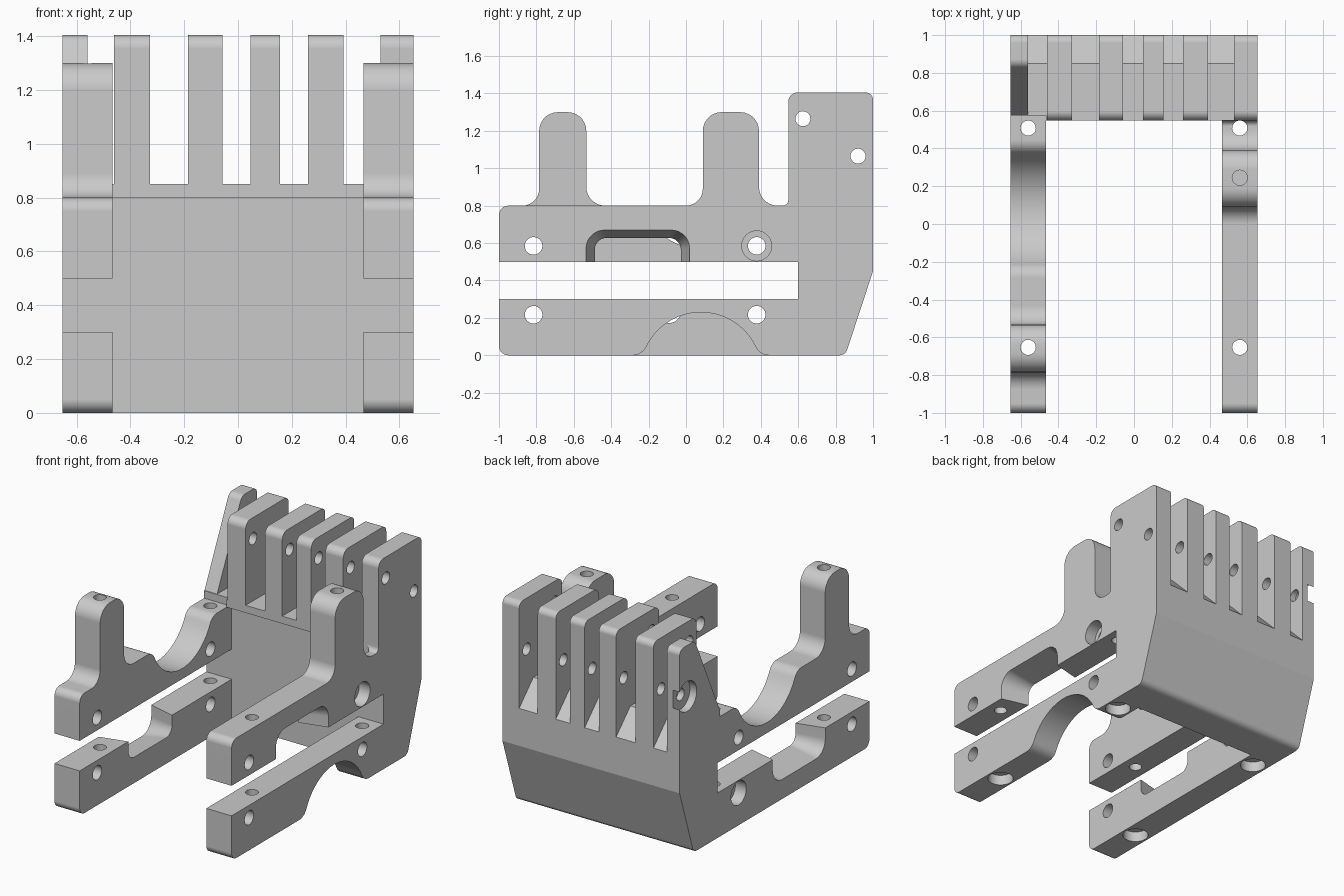
import bpy, bmesh, math
from mathutils import Vector, Matrix

if "Cube" in bpy.data.objects:
    bpy.data.objects.remove(bpy.data.objects["Cube"])

grey = bpy.data.materials.new("plain_grey")
grey.diffuse_color = (0.59, 0.59, 0.59, 1)
grey.use_nodes = True
grey.node_tree.nodes["Principled BSDF"].inputs["Base Color"].default_value = grey.diffuse_color

W, I = 0.653, 0.467      # outer and inner x of the side plates


def rounded(pts, seg=7):
    """Profile of (y, z[, radius]) corners -> list of points with fillets."""
    out, n = [], len(pts)
    for i, p in enumerate(pts):
        r = p[2] if len(p) > 2 else 0
        c = Vector(p[:2])
        if not r:
            out.append(c)
            continue
        a = (Vector(pts[i - 1][:2]) - c).normalized()
        b = (Vector(pts[(i + 1) % n][:2]) - c).normalized()
        half = a.angle(b) / 2
        o = c + (a + b).normalized() * (r / math.sin(half))
        s = c + a * (r / math.tan(half)) - o
        e = c + b * (r / math.tan(half)) - o
        sweep = math.copysign(math.pi - 2 * half, s.x * e.y - s.y * e.x)
        for k in range(seg + 1):
            t = sweep * k / seg
            out.append(o + Vector((s.x * math.cos(t) - s.y * math.sin(t),
                                   s.x * math.sin(t) + s.y * math.cos(t))))
    return out


def loft(name, x0, prof0, x1, prof1):
    """Solid between two matching profiles at x0 and x1."""
    bm = bmesh.new()
    a = [bm.verts.new((x0, p[0], p[1])) for p in prof0]
    b = [bm.verts.new((x1, p[0], p[1])) for p in prof1]
    bm.faces.new(a)
    bm.faces.new(b[::-1])
    for i in range(len(a)):
        bm.faces.new((a[i - 1], a[i], b[i], b[i - 1]))
    bmesh.ops.recalc_face_normals(bm, faces=bm.faces)
    me = bpy.data.meshes.new(name)
    bm.to_mesh(me)
    bm.free()
    ob = bpy.data.objects.new(name, me)
    bpy.context.collection.objects.link(ob)
    me.materials.append(grey)
    return ob


def plate(name, x0, x1, pts):
    prof = rounded(pts)
    return loft(name, x0, prof, x1, prof)


def hole(axis, start, end, u, v, r):
    """Cylinder cutter along x (u=y, v=z) or z (u=x, v=y)."""
    circ = [(u + r * math.cos(t * math.pi / 16), v + r * math.sin(t * math.pi / 16)) for t in range(32)]
    ob = loft("hole_cutter", start, circ, end, circ)
    if axis == "z":      # cycle (x, y, z) -> (y, z, x)
        ob.data.transform(Matrix(((0, 1, 0, 0), (0, 0, 1, 0), (1, 0, 0, 0), (0, 0, 0, 1))))
    return ob


def finish(ob, cutters=()):
    """Cut, remove the cutters and shade smooth over the fillets."""
    bpy.ops.object.select_all(action="DESELECT")
    bpy.context.view_layer.objects.active = ob
    ob.select_set(True)
    for c in cutters:
        c.hide_render = True
        m = ob.modifiers.new("cut", "BOOLEAN")
        m.operation, m.solver, m.object = "DIFFERENCE", "EXACT", c
        bpy.ops.object.modifier_apply(modifier=m.name)
        bpy.data.objects.remove(c)
    bpy.ops.object.shade_smooth_by_angle(angle=math.radians(15))
    w = ob.modifiers.new("even_normals", "WEIGHTED_NORMAL")
    w.keep_sharp = True


def arch(R=0.324, r=0.08, cy=0.08, cz=-0.094):
    """Arched relief with flared ends, from -y to +y along z = 0."""
    d = math.sqrt((R + r) ** 2 - (r - cz) ** 2)
    t0 = math.atan2(r - cz, d)
    left = []
    for k in range(7):
        t = -math.pi / 2 + (math.pi / 2 - t0) * k / 6
        left.append((cy - d + r * math.cos(t), r + r * math.sin(t)))
    mid = []
    for k in range(1, 20):
        t = math.pi - t0 - (math.pi - 2 * t0) * k / 20
        mid.append((cy + R * math.cos(t), cz + R * math.sin(t)))
    return left + mid + [(2 * cy - y, z) for y, z in left[::-1]]


def pocket(side):
    """Tapered pocket cutter, wider at the outside; opens to the slot."""
    def prof(o, r):
        p = rounded([(-0.535 + o, 0.45), (0.02 - o, 0.45), (0.02 - o, 0.67 - o * 0.9, r), (-0.535 + o, 0.67 - o * 0.9, r)])
        return p if side > 0 else [(y, 0.8 - z) for y, z in p]
    return loft("pocket_cutter", side * (W + 0.01), prof(-0.002, 0.1), side * (I - 0.01), prof(0.05, 0.06))


# shared profile pieces
back_low = [(0.852, 0, 0.045), (1, 0.45), (1, 0.7), (0.85, 0.85)]
slot = [(-1, 0.5), (0.6, 0.5), (0.6, 0.3), (-1, 0.3)]


def post(y0, y1):
    return [(y1, 0.8, 0.1), (y1, 1.3, 0.1), (y0, 1.3, 0.1), (y0, 0.8, 0.09)]


# side plates, each with an upper and a lower arm
right = plate("right_side_plate", I, W,
              [(-1, 0, 0.05)] + arch() + back_low + [(0.547, 0.85), (0.547, 0.8, 0.03)]
              + post(0.09, 0.39) + [(-1, 0.8, 0.05)] + slot)
dip = [(y, 0.8 - z) for y, z in arch()][::-1]
left = plate("left_side_plate", -W, -I,
             [(-1, 0, 0.05)] + back_low + [(0.575, 0.85), (0.575, 0.8)] + dip
             + post(-0.785, -0.533) + [(-1, 0.8, 0.05)] + slot)

for ob, s in ((right, 1), (left, -1)):
    cuts = [pocket(s)]
    for y in (-0.815, 0.378):
        for z in (0.217, 0.585):
            cuts.append(hole("x", s * 0.4, s * 0.75, y, z, 0.047))
    cuts.append(hole("x", s * (W - 0.08), s * 0.75, 0.378, 0.4 + s * 0.185, 0.08))
    for y in (-0.653, 0.508):
        cuts.append(hole("z", -0.1, 1.5, s * 0.56, y, 0.04))
        cuts.append(hole("z", -0.1, 0.07, s * 0.56, y, 0.08))
    if s > 0:
        cuts.append(hole("z", 1.1, 1.5, 0.56, 0.245, 0.04))
    finish(ob, cuts)

# solid block joining the two sides, with a small lip under the fins
finish(plate("back_block", -I, I, [(0.6, 0)] + back_low + [(0.547, 0.85), (0.547, 0.8), (0.6, 0.8)]))

# upright fins with cross holes
fin = [(0.547, 0.85), (0.85, 0.85), (1, 0.7), (1, 1.405, 0.04), (0.547, 1.405, 0.05)]
spans = [(-0.46, -0.327), (-0.185, -0.057), (0.047, 0.157), (0.26, 0.393), (0.53, W)]
for i, (x0, x1) in enumerate(spans):
    finish(plate(f"fin_{i + 1}", x0, x1, fin),
           [hole("x", x0 - 0.05, x1 + 0.05, y, z, 0.04) for y, z in ((0.625, 1.265), (0.92, 1.065))])

# sloped outer fin on the left, with a recess breaking its back edge
finish(plate("sloped_fin", -W, -0.56,
             [(0.58, 0.85), (0.85, 0.85), (1, 0.7), (1, 1.405, 0.04), (0.84, 1.405, 0.05)]),
       [hole("x", -0.75, -0.5, 0.92, 1.065, 0.04),
        hole("x", -0.75, -W + 0.05, 0.92, 1.065, 0.1)])
